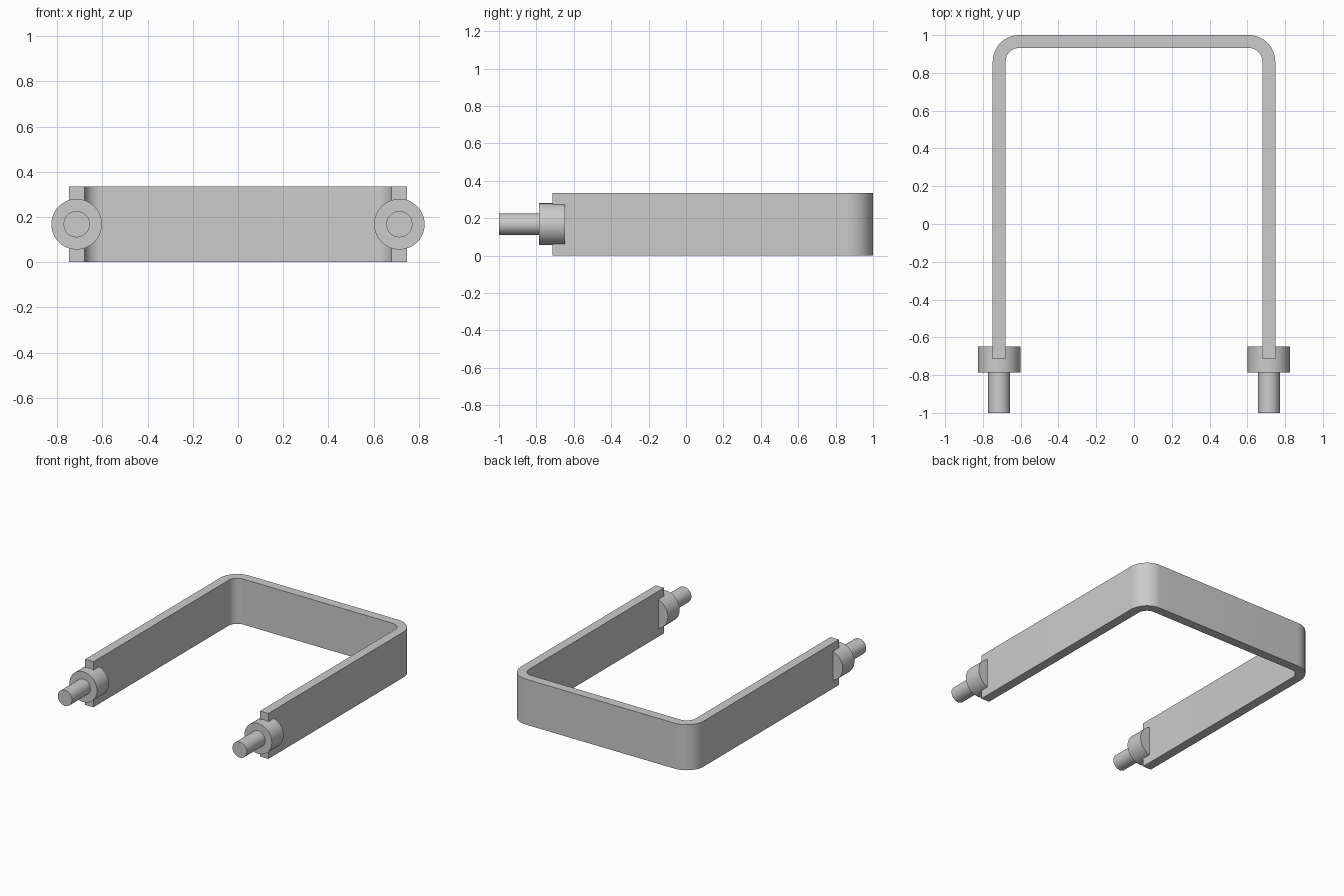
import bpy, bmesh, math

if "Cube" in bpy.data.objects:
    bpy.data.objects.remove(bpy.data.objects["Cube"])

HEIGHT, THICK = 0.336, 0.068
OUT_X, BACK_Y, END_Y = 0.748, 1.0, -0.715
BEND = 0.14                      # outer bend radius
ARC_STEPS, SIDES = 16, 48


def finish(bm, name):
    bmesh.ops.recalc_face_normals(bm, faces=bm.faces)
    mesh = bpy.data.meshes.new(name)
    bm.to_mesh(mesh)
    bm.free()
    obj = bpy.data.objects.new(name, mesh)
    bpy.context.collection.objects.link(obj)
    bpy.ops.object.select_all(action='DESELECT')
    obj.select_set(True)
    bpy.context.view_layer.objects.active = obj
    bpy.ops.object.shade_smooth_by_angle(angle=math.radians(30))
    return obj


def u_path(inset):
    """U-shaped line offset inwards from the outer face."""
    r, cx, cy = BEND - inset, OUT_X - BEND, BACK_Y - BEND
    half = [(OUT_X - inset, END_Y)]
    for i in range(ARC_STEPS + 1):
        a = math.pi / 2 * i / ARC_STEPS
        half.append((cx + r * math.cos(a), cy + r * math.sin(a)))
    return half + [(-x, y) for x, y in reversed(half)]


# Bent flat strap: rectangular section swept along the U
bm = bmesh.new()
sections = []
for (xo, yo), (xi, yi) in zip(u_path(0), u_path(THICK)):
    sections.append([bm.verts.new(p) for p in (
        (xo, yo, 0), (xo, yo, HEIGHT), (xi, yi, HEIGHT), (xi, yi, 0))])
for a, b in zip(sections, sections[1:]):
    for k in range(4):
        n = (k + 1) % 4
        bm.faces.new((a[k], a[n], b[n], b[k]))
bm.faces.new(sections[0])
bm.faces.new(sections[-1])
finish(bm, "bent_strap")


# Collar and stud turned as one piece around the y axis
def turned_pin(name, x):
    profile = [(0.0, -1.0), (0.058, -1.0), (0.058, -0.785),
               (0.112, -0.785), (0.112, -0.648), (0.0, -0.648)]
    zc = HEIGHT / 2
    bm = bmesh.new()
    verts = [bm.verts.new((x + r, y, zc)) for r, y in profile]
    edges = [bm.edges.new(pair) for pair in zip(verts, verts[1:])]
    bmesh.ops.spin(bm, geom=verts + edges, cent=(x, 0, zc), axis=(0, 1, 0),
                   angle=math.tau, steps=SIDES)
    bmesh.ops.remove_doubles(bm, verts=bm.verts, dist=1e-5)
    finish(bm, name)


for side, label in ((-1, "left"), (1, "right")):
    turned_pin(label + "_collar_and_stud", side * (OUT_X - THICK / 2))
